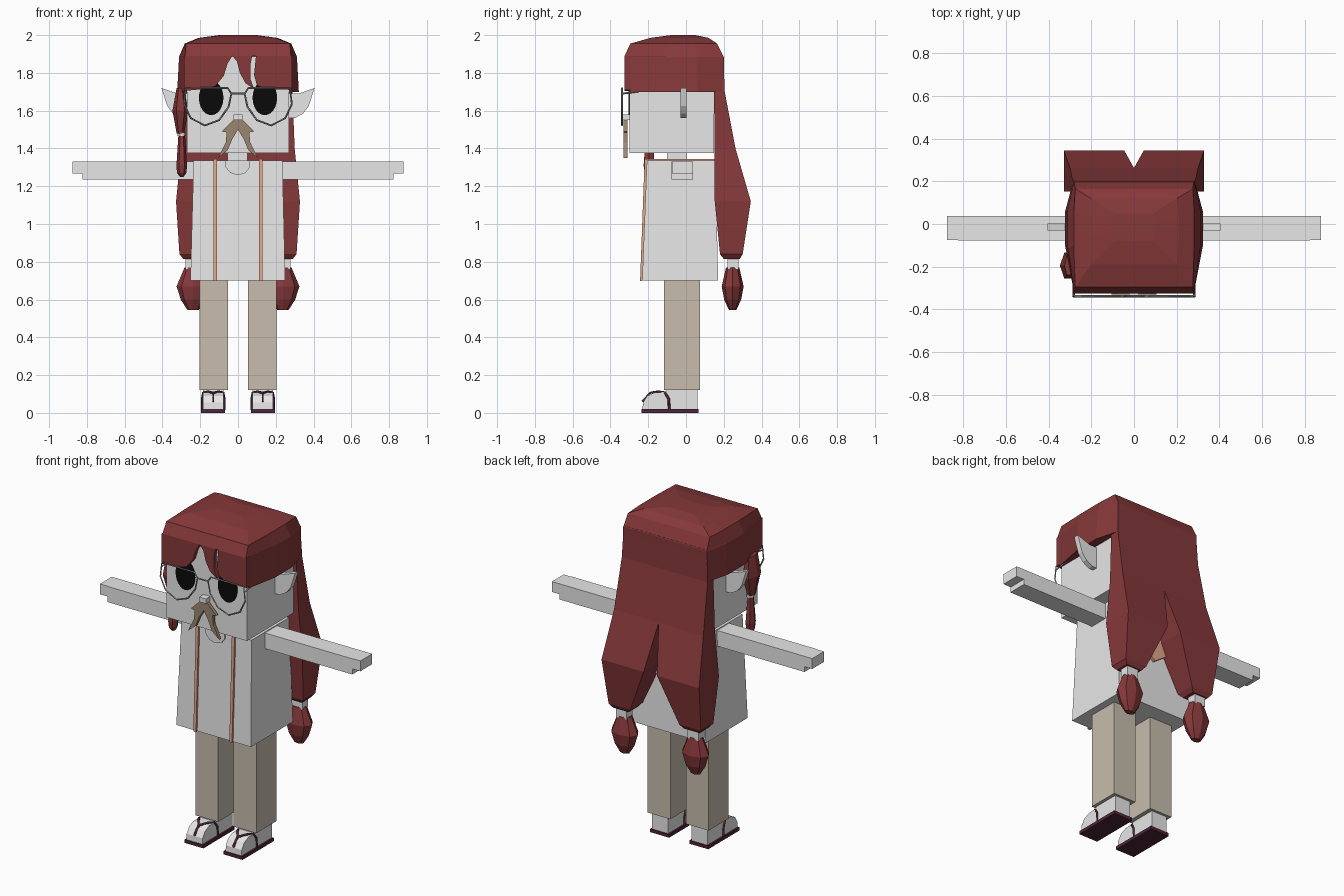
import bpy, bmesh, math
from mathutils import Vector

cube = bpy.data.objects.get("Cube")
if cube:
    bpy.data.objects.remove(cube)


def material(name, r, g, b):
    m = bpy.data.materials.new(name)
    m.use_nodes = True
    m.diffuse_color = (r, g, b, 1)
    m.node_tree.nodes["Principled BSDF"].inputs["Base Color"].default_value = (r, g, b, 1)
    return m


WHITE = material("pale_grey", .8, .8, .8)
RED = material("dark_red", .24, .04, .042)
TAN = material("tan_cloth", .58, .51, .42)
BROWN = material("moustache_brown", .33, .24, .16)
ORANGE = material("soft_orange", .78, .38, .25)
PLUM = material("sandal_plum", .075, .018, .04)
BLACK = material("eye_black", .003, .003, .003)
METAL = material("wire_grey", .3, .3, .3)


def finish(name, bm, mat):
    bmesh.ops.recalc_face_normals(bm, faces=bm.faces)
    mesh = bpy.data.meshes.new(name)
    bm.to_mesh(mesh)
    bm.free()
    mesh.materials.append(mat)
    obj = bpy.data.objects.new(name, mesh)
    bpy.context.collection.objects.link(obj)
    return obj


def loft(name, rings, mat):
    """Skin a list of equal-length rings and cap both ends."""
    bm = bmesh.new()
    loops = [[bm.verts.new(p) for p in ring] for ring in rings]
    n = len(loops[0])
    for a, b in zip(loops, loops[1:]):
        for i in range(n):
            j = (i + 1) % n
            bm.faces.new((a[i], a[j], b[j], b[i]))
    bm.faces.new(loops[0])
    bm.faces.new(loops[-1])
    return finish(name, bm, mat)


def rect(x0, x1, y0, y1, z):
    return [(x0, y0, z), (x1, y0, z), (x1, y1, z), (x0, y1, z)]


def box(name, x, y, z, mat):
    return loft(name, [rect(*x, *y, z[0]), rect(*x, *y, z[1])], mat)


def plate(name, pts, y0, y1, mat, s=1):
    """Extrude an x-z outline along y."""
    return loft(name, [[(s * x, y, z) for x, z in pts] for y in (y0, y1)], mat)


def side_plate(name, pts, x0, x1, mat):
    """Extrude a y-z outline along x."""
    return loft(name, [[(x, y, z) for y, z in pts] for x in (x0, x1)], mat)


def beads(name, cx, cy, levels, mat, sides=6):
    """Faceted hanging shape from (z, x radius, y radius) levels."""
    angles = [math.tau * i / sides for i in range(sides)]
    return loft(name, [[(cx + rx * math.cos(a), cy + ry * math.sin(a), z) for a in angles]
                       for z, rx, ry in levels], mat)


def wire(name, pts, radius, mat, closed=False):
    curve = bpy.data.curves.new(name, "CURVE")
    curve.dimensions = "3D"
    curve.bevel_depth = radius
    curve.bevel_resolution = 0
    curve.use_fill_caps = True
    spline = curve.splines.new("POLY")
    spline.points.add(len(pts) - 1)
    for p, co in zip(spline.points, pts):
        p.co = (*co, 1)
    spline.use_cyclic_u = closed
    temp = bpy.data.objects.new(name + "_path", curve)
    bpy.context.collection.objects.link(temp)
    bpy.context.view_layer.update()
    mesh = bpy.data.meshes.new_from_object(temp.evaluated_get(bpy.context.evaluated_depsgraph_get()))
    bpy.data.objects.remove(temp)
    mesh.materials.clear()
    mesh.materials.append(mat)
    obj = bpy.data.objects.new(name, mesh)
    bpy.context.collection.objects.link(obj)


# Head, neck, nose
box("head", (-.27, .27), (-.30, .148), (1.375, 1.93), WHITE)
box("neck", (-.055, .05), (-.1, .005), (1.3, 1.38), WHITE)
box("nose", (-.023, .023), (-.34, -.3), (1.55, 1.58), WHITE)

# Hair cap: rings narrowing to a shallow dome
def cap_ring(z, xf, xm, yf, yb):
    half = [(xf, yf), (xm, yf * .35), (xm, yb * .3), (xf, yb)]
    return [(x, y, z) for x, y in half] + [(-x, y, z) for x, y in reversed(half)]


loft("hair_cap", [cap_ring(1.7, .285, .322, -.297, .2),
                  cap_ring(1.885, .282, .312, -.297, .2),
                  cap_ring(1.89, .28, .31, -.325, .197),
                  cap_ring(1.955, .275, .282, -.295, .165),
                  cap_ring(1.985, .2, .21, -.19, .12),
                  cap_ring(2.0, .09, .1, -.08, .05)], RED)

# Fringe in three locks
plate("fringe_right", [(-.285, 1.89), (-.03, 1.89), (-.055, 1.85), (-.075, 1.785), (-.12, 1.73),
                       (-.17, 1.715), (-.285, 1.705)], -.325, -.296, RED)
plate("fringe_middle", [(-.03, 1.89), (.075, 1.89), (.065, 1.84), (.065, 1.77), (.085, 1.715),
                        (.04, 1.745), (.01, 1.8), (-.005, 1.86)], -.325, -.296, RED)
plate("fringe_left", [(.095, 1.89), (.285, 1.89), (.285, 1.71), (.14, 1.715), (.1, 1.735),
                      (.085, 1.79)], -.325, -.296, RED)

# Single side lock with a tied end
beads("side_lock", -.305, -.195, [(1.72, .02, .05), (1.6, .042, .07), (1.48, .02, .03)], RED)
beads("side_lock_tie", -.297, -.195, [(1.485, .022, .025), (1.465, .022, .025)], WHITE)
beads("side_lock_end", -.298, -.195, [(1.465, .018, .02), (1.31, .028, .034),
                                      (1.27, .025, .028), (1.25, .01, .012)], RED)

for s, side in ((1, "left"), (-1, "right")):
    # Long back hair, parting into a tail with tie and end
    tail = [(1.89, 0, .28, .14, .198), (1.7, 0, .288, .148, .205), (1.4, 0, .3, .152, .262),
            (1.12, .045, .328, .152, .343), (.84, .165, .31, .18, .3), (.815, .185, .29, .2, .285)]
    loft(side + "_back_hair", [rect(s * a, s * b, c, d, z) for z, a, b, c, d in tail], RED)
    box(side + "_tail_tie", (s * .205, s * .278), (.22, .277), (.76, .82), WHITE)
    beads(side + "_tail_end", s * .238, .247, [(.77, .045, .035), (.67, .087, .058),
                                               (.6, .065, .045), (.545, .03, .02)], RED, 8)

    # Ear
    plate(side + "_ear", [(.265, 1.69), (.32, 1.69), (.405, 1.72), (.375, 1.625), (.345, 1.585),
                          (.3, 1.56), (.265, 1.56)], -.03, .002, WHITE, s)

    # Eye
    oval = [(.142 + .065 * math.cos(math.tau * i / 24), 1.668 + .092 * math.sin(math.tau * i / 24))
            for i in range(24)]
    plate(side + "_eye", oval, -.304, -.299, BLACK, s)

    # Glasses lens rim and temple
    rim = [(.035, 1.69), (.055, 1.72), (.275, 1.72), (.285, 1.635), (.25, 1.56), (.175, 1.522),
           (.1, 1.55), (.05, 1.62)]
    wire(side + "_lens_rim", [(s * x, -.338, z) for x, z in rim], .005, METAL, True)
    wire(side + "_temple", [(s * .282, -.338, 1.69), (s * .282, -.2, 1.71)], .005, METAL)

    # Moustache half
    plate(side + "_moustache", [(0, 1.555), (.025, 1.55), (.085, 1.49), (.06, 1.485), (.065, 1.43),
                                (.105, 1.35), (.055, 1.39), (.03, 1.45), (0, 1.5)], -.33, -.31, BROWN, s)

    # Arm: sleeve and hand
    box(side + "_sleeve", (s * .23, s * .823), (-.078, .038), (1.235, 1.33), WHITE)
    box(side + "_hand", (s * .82, s * .875), (-.075, .038), (1.267, 1.33), WHITE)

    # Scarf band over the shoulder
    side_plate(side + "_scarf_band", [(-.243, .697), (-.219, 1.345), (.168, 1.345), (.172, 1.2),
                                      (.16, 1.2), (.156, 1.335), (-.207, 1.335), (-.232, .697)],
               s * .112, s * .13, ORANGE)

    # Trouser leg
    box(side + "_trouser_leg", (s * .053, s * .205), (-.117, .075), (.12, .73), TAN)

    # Foot with a rounded toe
    side_plate(side + "_foot", [(.06, .018), (.06, .13), (-.1, .13), (-.105, .11), (-.165, .108),
                                (-.205, .09), (-.228, .055), (-.23, .018)], s * .078, s * .185, WHITE)

    # Sandal sole and thong straps
    box(side + "_sole", (s * .068, s * .195), (-.235, .065), (0, .02), PLUM)
    for k, part in ((-1, "inner"), (1, "outer")):
        mid = s * .131
        wire(f"{side}_{part}_strap", [(mid + k * .058, -.088, .015), (mid + k * .058, -.092, .075),
                                      (mid + k * .052, -.112, .108), (mid + k * .03, -.15, .113),
                                      (mid, -.19, .106), (mid, -.232, .06)], .007, PLUM)

# Glasses bridge
wire("glasses_bridge", [(-.035, -.338, 1.69), (.035, -.338, 1.69)], .005, METAL)

# Coat, neckline and the scarf point at the back
loft("coat", [rect(-.252, .25, -.232, .17, .7), rect(-.235, .235, -.207, .156, 1.335)], WHITE)
plate("neckline", [(-.065, 1.335), (-.065, 1.3), (-.04, 1.27), (0, 1.258), (.04, 1.27),
                   (.062, 1.3), (.062, 1.335)], -.218, -.209, WHITE)
plate("scarf_back", [(-.13, 1.34), (.13, 1.34), (.1, 1.06), (0, .99), (-.1, 1.06)],
      .155, .182, ORANGE)
